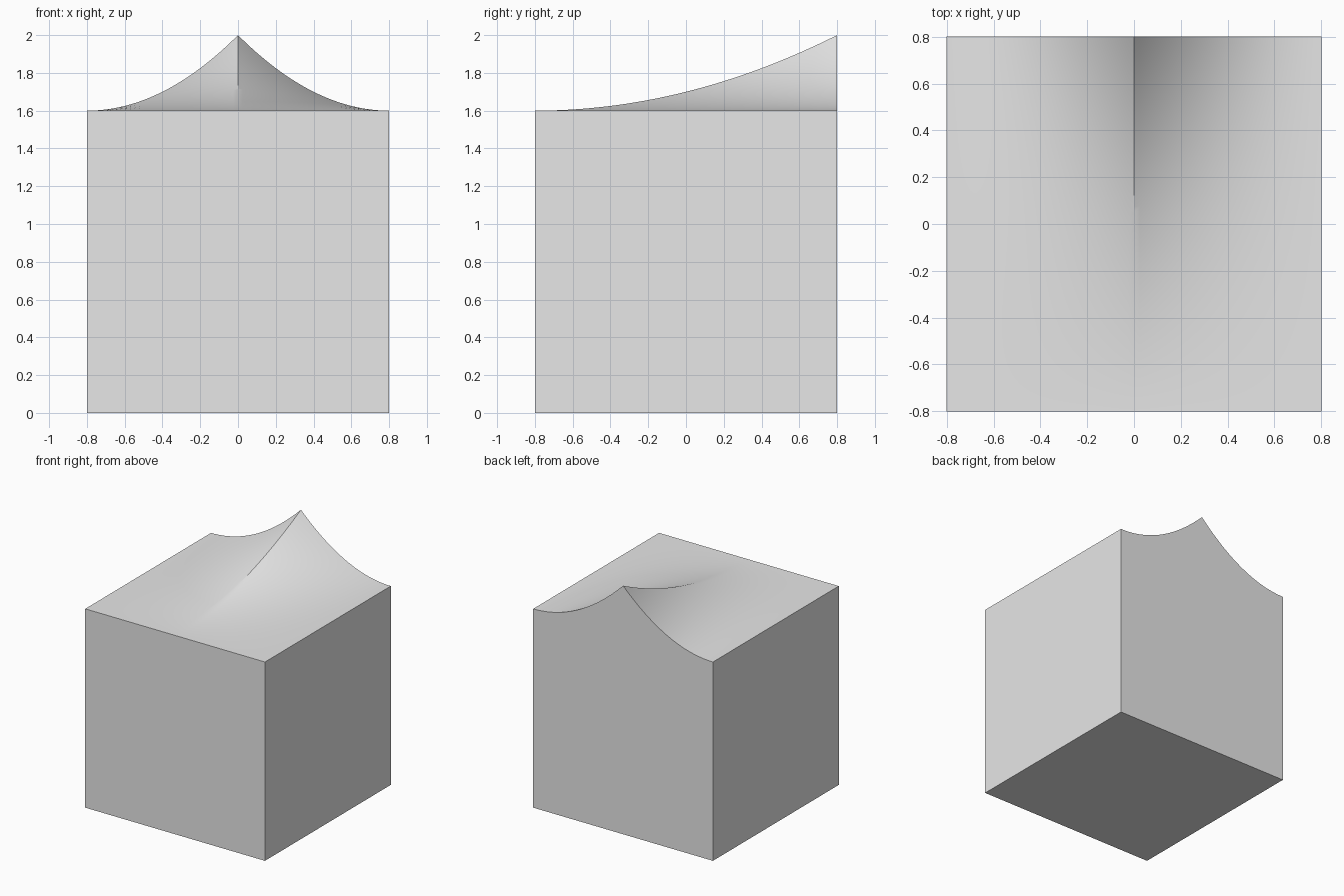
import bpy, bmesh, math

cube = bpy.data.objects.get("Cube")
if cube:
    bpy.data.objects.remove(cube, do_unlink=True)

HALF = 0.8      # half the block width
BASE = 1.6      # height of the block's flat rim
PEAK = 0.4      # rise of the ridge at the back
STEPS = 64      # even, so that a row of vertices lies on the ridge

# Plain grey material
grey = bpy.data.materials.new("light_grey")
grey.use_nodes = True
colour = (0.8, 0.8, 0.8, 1)
grey.diffuse_color = colour
grey.node_tree.nodes["Principled BSDF"].inputs["Base Color"].default_value = colour

# Curved top: quadratic sweep rising to a ridge at the middle of the back
bm = bmesh.new()
bmesh.ops.create_grid(bm, x_segments=STEPS, y_segments=STEPS, size=HALF)
for v in bm.verts:
    across = max(0, 1 - abs(v.co.x) / HALF)
    along = (v.co.y + HALF) / (2 * HALF)
    v.co.z = BASE + PEAK * (across * along) ** 2

# Straight walls: extrude the rim down to the ground and close the bottom
rim = [e for e in bm.edges if e.is_boundary]
walls = bmesh.ops.extrude_edge_only(bm, edges=rim)["geom"]
for v in walls:
    if isinstance(v, bmesh.types.BMVert):
        v.co.z = 0
bottom = [e for e in bm.edges if e.is_boundary]
bmesh.ops.contextual_create(bm, geom=bottom)
bmesh.ops.recalc_face_normals(bm, faces=bm.faces)

mesh = bpy.data.meshes.new("ridged_block")
bm.to_mesh(mesh)
bm.free()
mesh.materials.append(grey)
block = bpy.data.objects.new("ridged_block", mesh)
bpy.context.collection.objects.link(block)

# Smooth curved top with sharp outer edges and ridge
bpy.ops.object.select_all(action='DESELECT')
block.select_set(True)
bpy.context.view_layer.objects.active = block
bpy.ops.object.shade_smooth_by_angle(angle=math.radians(30))
